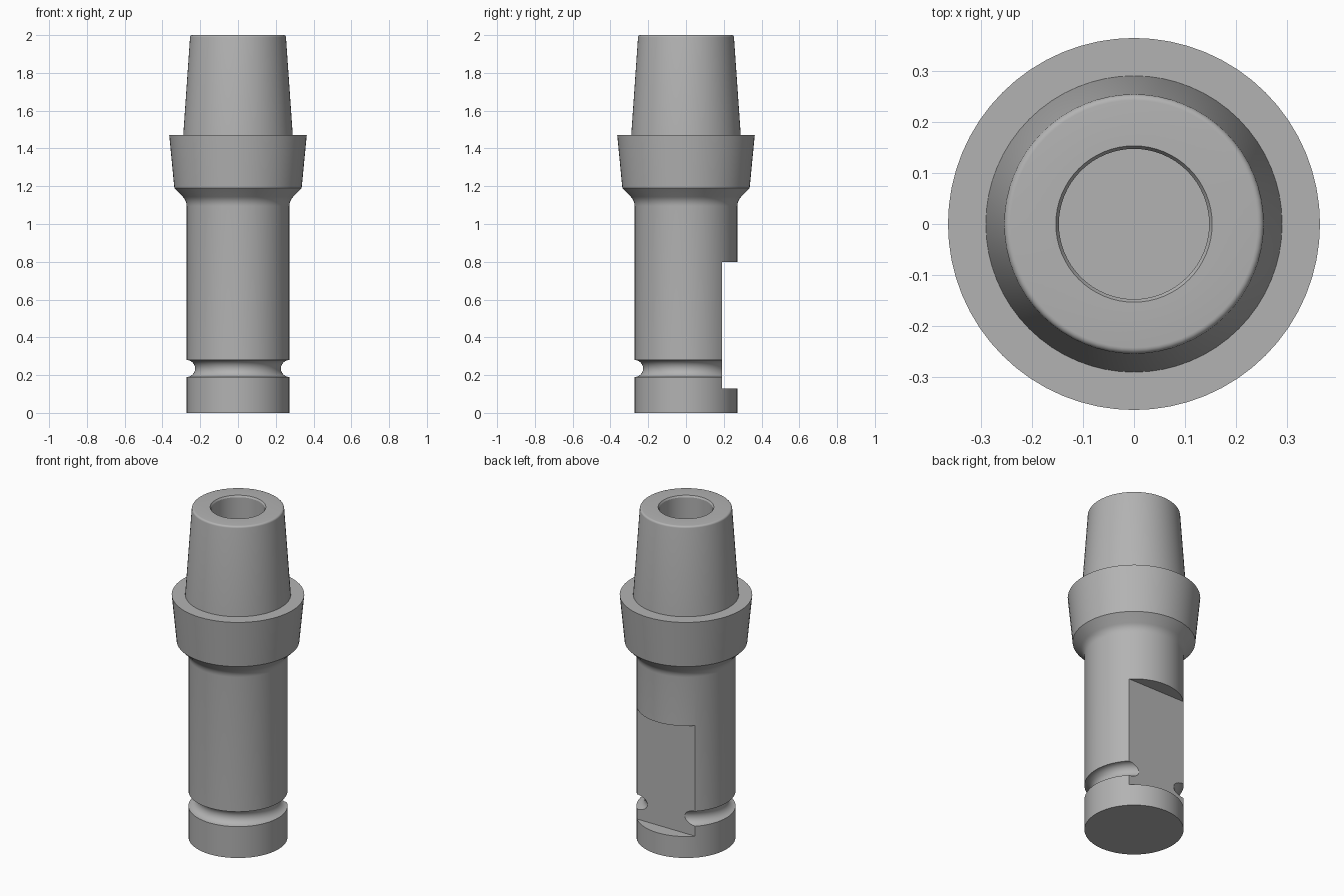
import bpy, bmesh
from math import sin, cos, pi, radians
from mathutils import Matrix, Vector

cube = bpy.data.objects.get("Cube")
if cube:
    bpy.data.objects.remove(cube, do_unlink=True)

SEGMENTS = 64
BODY_R = 0.272

steel = bpy.data.materials.new("satin grey steel")
steel.use_nodes = True
grey = (0.45, 0.45, 0.45, 1)
steel.diffuse_color = grey
steel.node_tree.nodes["Principled BSDF"].inputs["Base Color"].default_value = grey


def arc(r, z, radius, start, end, steps):
    """Points of an arc in the (radius, height) plane, angles in degrees."""
    angles = [radians(start + (end - start) * i / steps) for i in range(steps + 1)]
    return [(r + radius * cos(a), z + radius * sin(a)) for a in angles]


def lathe(name, profile):
    """Spin a profile that starts and ends on the axis into a closed solid."""
    bm = bmesh.new()
    verts = [bm.verts.new((r, 0, z)) for r, z in profile]
    edges = [bm.edges.new(pair) for pair in zip(verts, verts[1:])]
    bmesh.ops.spin(bm, geom=verts + edges, cent=(0, 0, 0), axis=(0, 0, 1),
                   angle=2 * pi, steps=SEGMENTS, use_merge=True)
    bmesh.ops.remove_doubles(bm, verts=bm.verts, dist=0.0001)
    bmesh.ops.recalc_face_normals(bm, faces=bm.faces)
    return add_object(name, bm)


def add_object(name, bm):
    mesh = bpy.data.meshes.new(name)
    bm.to_mesh(mesh)
    bm.free()
    mesh.materials.append(steel)
    obj = bpy.data.objects.new(name, mesh)
    bpy.context.collection.objects.link(obj)
    return obj


# Outline from the base centre, up the outside and down into the bore
profile = [(0, 0), (BODY_R, 0)]
profile += arc(BODY_R, 0.235, 0.045, 270, 90, 12)          # round groove
profile += arc(BODY_R + 0.07, 1.095, 0.07, 180, 135, 6)    # fillet under collar
profile += [(0.337, 1.19), (0.364, 1.47), (0.29, 1.47)]    # flared collar
profile += arc(0.242, 1.988, 0.012, 4, 90, 5)              # tapered nose, soft rim
profile += [(0.153, 2), (0.147, 1.99), (0.147, 1.0), (0, 1.0)]  # chamfered bore
holder = lathe("tool_holder", profile)

# Clamping flat milled into the back of the shank
bm = bmesh.new()
low, high = Vector((-0.5, 0.19, 0.13)), Vector((0.5, 0.6, 0.80))
bmesh.ops.create_cube(bm, size=1, matrix=Matrix.Translation((low + high) / 2)
                      @ Matrix.Diagonal((*(high - low), 1)))
cutter = add_object("flat_cutter", bm)
cutter.hide_render = True

cut = holder.modifiers.new("clamping_flat", "BOOLEAN")
cut.operation = "DIFFERENCE"
cut.solver = "EXACT"
cut.object = cutter

bpy.ops.object.select_all(action="DESELECT")
bpy.context.view_layer.objects.active = holder
holder.select_set(True)
bpy.ops.object.modifier_apply(modifier=cut.name)
bpy.data.objects.remove(cutter, do_unlink=True)
bpy.ops.object.shade_smooth_by_angle(angle=radians(30))
